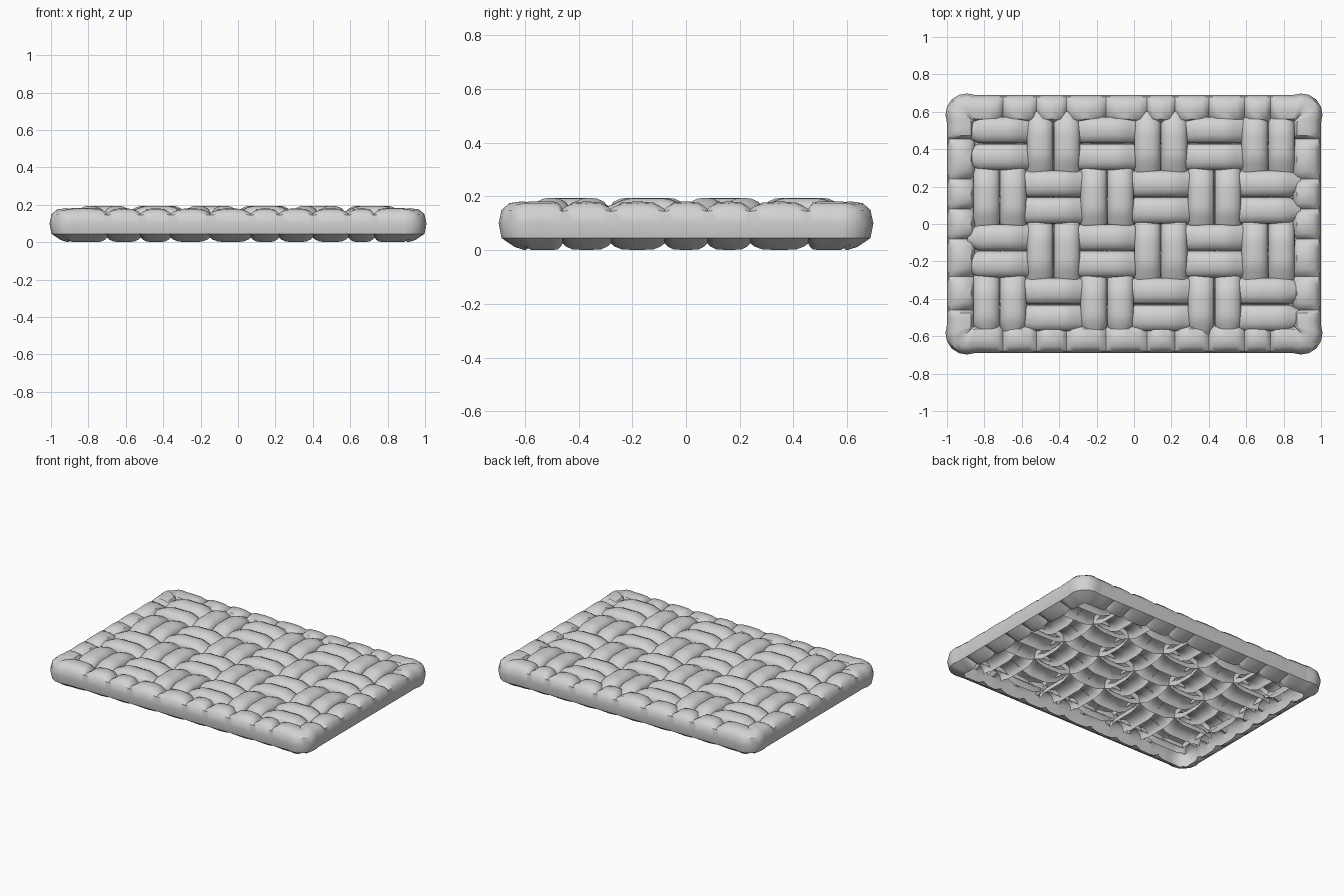
import bpy, bmesh, math
from mathutils import Vector

cube = bpy.data.objects.get("Cube")
if cube:
    bpy.data.objects.remove(cube, do_unlink=True)

grey = bpy.data.materials.new("woven_grey")
grey.use_nodes = True
tone = (0.65, 0.65, 0.65, 1)
grey.diffuse_color = tone
grey.node_tree.nodes["Principled BSDF"].inputs["Base Color"].default_value = tone


def loft(name, rings, closed, angle):
    """Skin a list of matching open cross-sections into one shell."""
    bm = bmesh.new()
    rows = [[bm.verts.new(p) for p in ring] for ring in rings]
    pairs = list(zip(rows, rows[1:]))
    if closed:
        pairs.append((rows[-1], rows[0]))
    for a, b in pairs:
        for i in range(len(a) - 1):
            bm.faces.new((a[i], a[i + 1], b[i + 1], b[i]))
    bmesh.ops.remove_doubles(bm, verts=bm.verts, dist=0.0001)
    mesh = bpy.data.meshes.new(name)
    bm.to_mesh(mesh)
    bm.free()
    mesh.materials.append(grey)
    obj = bpy.data.objects.new(name, mesh)
    bpy.context.collection.objects.link(obj)
    bpy.ops.object.select_all(action='DESELECT')
    obj.select_set(True)
    bpy.context.view_layer.objects.active = obj
    bpy.ops.object.shade_smooth_by_angle(angle=math.radians(angle))


# Woven strips: two per cell, passing over and under in turn
CELL = 0.287
COLS, ROWS = 6, 4
STEPS = 10
DOME = [(-0.071, 0), (-0.069, 0.024), (-0.055, 0.045), (-0.028, 0.057), (0, 0.06),
        (0.028, 0.057), (0.055, 0.045), (0.069, 0.024), (0.071, 0)]


def strip(name, cells, offset, phase, along_x):
    rings = []
    for k in range(-1, cells * STEPS + 2):
        t = k / STEPS
        wave = math.sin(math.pi * t) * (-1) ** phase
        wave = max(-1, min(1, wave * 1.4))
        # Ends that pass under stay low beneath the rim
        first_under = phase % 2 == 1
        last_under = (phase + cells - 1) % 2 == 1
        if (first_under and t < 0.5) or (last_under and t > cells - 0.5):
            wave = -1
        taper = 1 if 0 < k < cells * STEPS else 0.8
        z = 0.105 + 0.03 * wave
        s = (t - cells / 2) * CELL
        rings.append([(s, offset - w * taper, z + h) if along_x
                      else (offset + w * taper, s, z + h) for w, h in DOME])
    loft(name, rings, False, 50)


for c in range(COLS):
    for side in (-1, 1):
        x = (c - COLS / 2 + 0.5 + side * 0.25) * CELL
        strip("crosswise_strip", ROWS, x, c, False)
for r in range(ROWS):
    for side in (-1, 1):
        y = (r - ROWS / 2 + 0.5 + side * 0.25) * CELL
        strip("lengthwise_strip", COLS, y, r + 1, True)

# Padded rim: a rounded shell swept round the mat, pinched at each binding
INX, INY, WIDTH = 0.85, 0.54, 0.15
SECTION = [(0, 0.1), (0, 0.14), (0.15, 0.172), (0.45, 0.182), (0.75, 0.175), (0.93, 0.15),
           (1, 0.1), (0.93, 0.045), (0.62, 0.012), (0.38, 0)]
CUTS_X = [-0.7, -0.52, -0.36, -0.15, 0.07, 0.22, 0.4, 0.59, 0.73]
CUTS_Y = [-0.46, -0.28, -0.08, 0.08, 0.24, 0.455]


def rim_ring(anchor, angle, width, pinch):
    out = Vector((math.cos(angle), math.sin(angle), 0))
    ring = []
    for u, z in SECTION:
        if z > 0.1:
            z -= 0.04 * pinch * min(1, (1 - u) * 2.2)
        elif z < 0.04:
            z += 0.025 * pinch
        ring.append(anchor + out * (u * width) + Vector((0, 0, z)))
    return ring


corners = [Vector((sx * INX, sy * INY, 0)) for sx, sy in ((-1, -1), (1, -1), (1, 1), (-1, 1))]
rings = []
for i in range(4):
    start, end = corners[i], corners[(i + 1) % 4]
    half, cuts = (INY, CUTS_Y) if i % 2 else (INX, CUTS_X)
    if i >= 2:
        cuts = [-v for v in reversed(cuts)]
    stops = [-half] + cuts + [half]
    angle = math.pi / 2 * (i - 1)
    for k, (a, b) in enumerate(zip(stops, stops[1:])):
        for t in (0, 0.07, 0.2, 0.5, 0.8, 0.93):
            at_corner = (k == 0 and t < 0.5) or (k == len(stops) - 2 and t > 0.5)
            pinch = 0 if at_corner else abs(2 * t - 1) ** 4
            f = (a + (b - a) * t + half) / (2 * half)
            rings.append(rim_ring(start.lerp(end, f), angle, WIDTH, pinch))
    # Blunt corner with a shallow mitre crease
    for k in range(6):
        turn = math.pi / 2 * k / 6
        width = WIDTH * (1 + 0.18 * math.sin(2 * turn))
        rings.append(rim_ring(end, angle + turn, width, 0.3 if k == 3 else 0))
loft("padded_rim", rings, True, 40)
